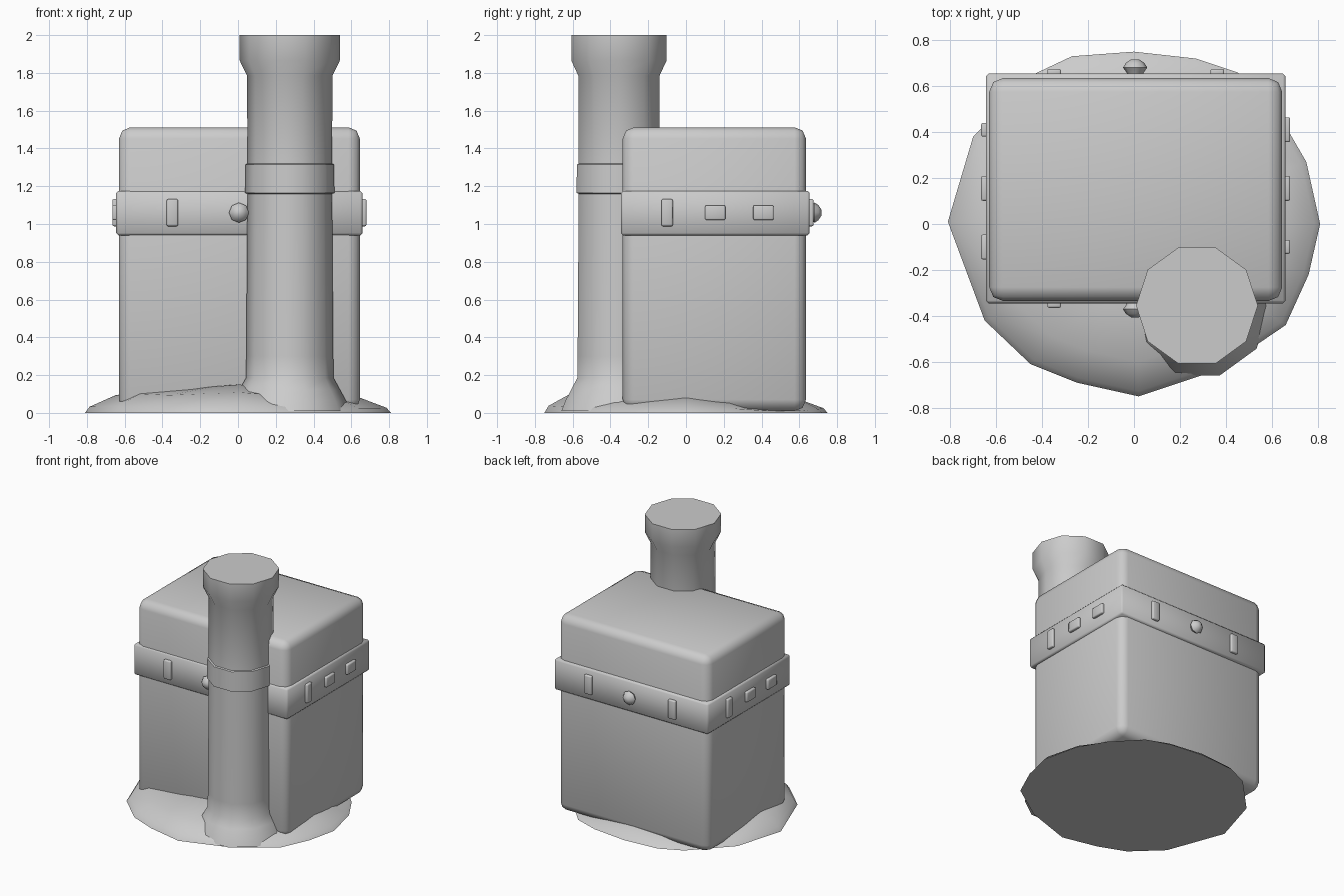
import bpy, bmesh, math
from mathutils import Matrix, Vector

cube = bpy.data.objects.get("Cube")
if cube:
    bpy.data.objects.remove(cube, do_unlink=True)

grey = bpy.data.materials.new("plain grey")
grey.use_nodes = True
colour = (0.6, 0.6, 0.6, 1)
grey.diffuse_color = colour
grey.node_tree.nodes["Principled BSDF"].inputs["Base Color"].default_value = colour


def finish(name, bm, angle=50):
    """Turn a bmesh into a smooth-shaded grey object."""
    bmesh.ops.recalc_face_normals(bm, faces=bm.faces)
    mesh = bpy.data.meshes.new(name)
    bm.to_mesh(mesh)
    bm.free()
    mesh.materials.append(grey)
    ob = bpy.data.objects.new(name, mesh)
    bpy.context.collection.objects.link(ob)
    bpy.ops.object.select_all(action='DESELECT')
    bpy.context.view_layer.objects.active = ob
    ob.select_set(True)
    bpy.ops.object.shade_smooth_by_angle(angle=math.radians(angle))
    return ob


def box(name, low, high, bevel, segments=2):
    """Rounded box between two corners."""
    low, high = Vector(low), Vector(high)
    bm = bmesh.new()
    bmesh.ops.create_cube(bm, size=1)
    bmesh.ops.scale(bm, vec=high - low, verts=bm.verts)
    bmesh.ops.translate(bm, vec=(low + high) / 2, verts=bm.verts)
    bmesh.ops.bevel(bm, geom=bm.edges[:], offset=bevel, segments=segments,
                    profile=0.5, affect='EDGES')
    return finish(name, bm)


def lathe(name, profile, sides, matrix):
    """Closed turned shape from (radius, height) pairs."""
    bm = bmesh.new()
    rings = []
    for r, z in profile:
        turns = [2 * math.pi * i / sides for i in range(sides)]
        rings.append([bm.verts.new((r * math.cos(a), r * math.sin(a), z)) for a in turns])
    for a, b in zip(rings, rings[1:]):
        for i in range(sides):
            j = (i + 1) % sides
            bm.faces.new((a[i], a[j], b[j], b[i]))
    bm.faces.new(rings[0])
    bm.faces.new(rings[-1])
    bm.transform(matrix)
    return finish(name, bm)


# Main block and the belt around it
box("body", (-0.63, -0.335, 0.01), (0.645, 0.635, 1.512), 0.06)
box("belt", (-0.645, -0.345, 0.94), (0.66, 0.655, 1.175), 0.012, 1)

# Belt studs: (half width, half height)
UPRIGHT, FLAT = (0.03, 0.072), (0.054, 0.039)
MID = Vector((0.0075, 0.155, 1.06))


def stud(name, side, along, size):
    """Stud on a belt face; side is the outward axis."""
    out = Vector(side)
    across = Vector((-out.y, out.x, 0))
    reach = 0.6525 if out.x else 0.5
    centre = MID + out * (reach + 0.004) + across * along
    half = Vector((abs(across.x), abs(across.y), 0)) * size[0]
    half += Vector((abs(out.x), abs(out.y), 0)) * 0.016 + Vector((0, 0, size[1]))
    box(name, centre - half, centre + half, 0.008)


for label, s in (("left", 1), ("right", -1)):
    for i, size in enumerate((UPRIGHT, FLAT, FLAT)):
        stud(f"{label}_stud_{i + 1}", (s, 0, 0), (i - 1) * 0.255, size)
for label, s in (("front", -1), ("back", 1)):
    for i in (-1, 1):
        stud(f"{label}_stud_{i + 2}", (0, s, 0), i * 0.355, UPRIGHT)
    # Round knob in the middle of the face
    place = Matrix.Translation((0.005, MID.y + s * 0.5, MID.z))
    place = place @ Matrix.Rotation(-s * math.pi / 2, 4, 'X')
    lathe(f"{label}_knob", [(0.03, -0.01), (0.04, 0.008), (0.053, 0.026),
                            (0.04, 0.046), (0.016, 0.062)], 8, place)

# Chimney pipe with flared foot, collar and cap
pipe = [(0.32, 0.01), (0.3, 0.06), (0.265, 0.125), (0.232, 0.185), (0.23, 0.3),
        (0.224, 1.16), (0.236, 1.165), (0.234, 1.315), (0.224, 1.32),
        (0.226, 1.785), (0.265, 1.865), (0.265, 2.0)]
lathe("chimney", pipe, 10, Matrix.Translation((0.274, -0.355, 0)))

# Uneven mound: outline point and the height it rises to inside
outline = [(0.81, 0, 0.11), (0.75, 0.27, 0.09), (0.64, 0.46, 0.04), (0.45, 0.66, 0.05),
           (0.27, 0.72, 0.08), (0, 0.75, 0.1), (-0.27, 0.73, 0.09), (-0.44, 0.65, 0.07),
           (-0.7, 0.38, 0.1), (-0.81, 0.01, 0.13), (-0.65, -0.42, 0.14),
           (-0.45, -0.61, 0.13), (-0.25, -0.69, 0.14), (0.02, -0.75, 0.15),
           (0.38, -0.63, 0.12), (0.66, -0.44, 0.1), (0.76, -0.22, 0.1)]
bm = bmesh.new()
rings = [[bm.verts.new((x * k, y * k, h * lift)) for x, y, h in outline]
         for k, lift in ((1, 0), (0.97, 0.25), (0.8, 0.72), (0.5, 1))]
for a, b in zip(rings, rings[1:]):
    for i in range(len(outline)):
        j = (i + 1) % len(outline)
        bm.faces.new((a[i], a[j], b[j], b[i]))
bm.faces.new(rings[0])
bm.faces.new(rings[-1])
finish("ground_mound", bm, 60)
